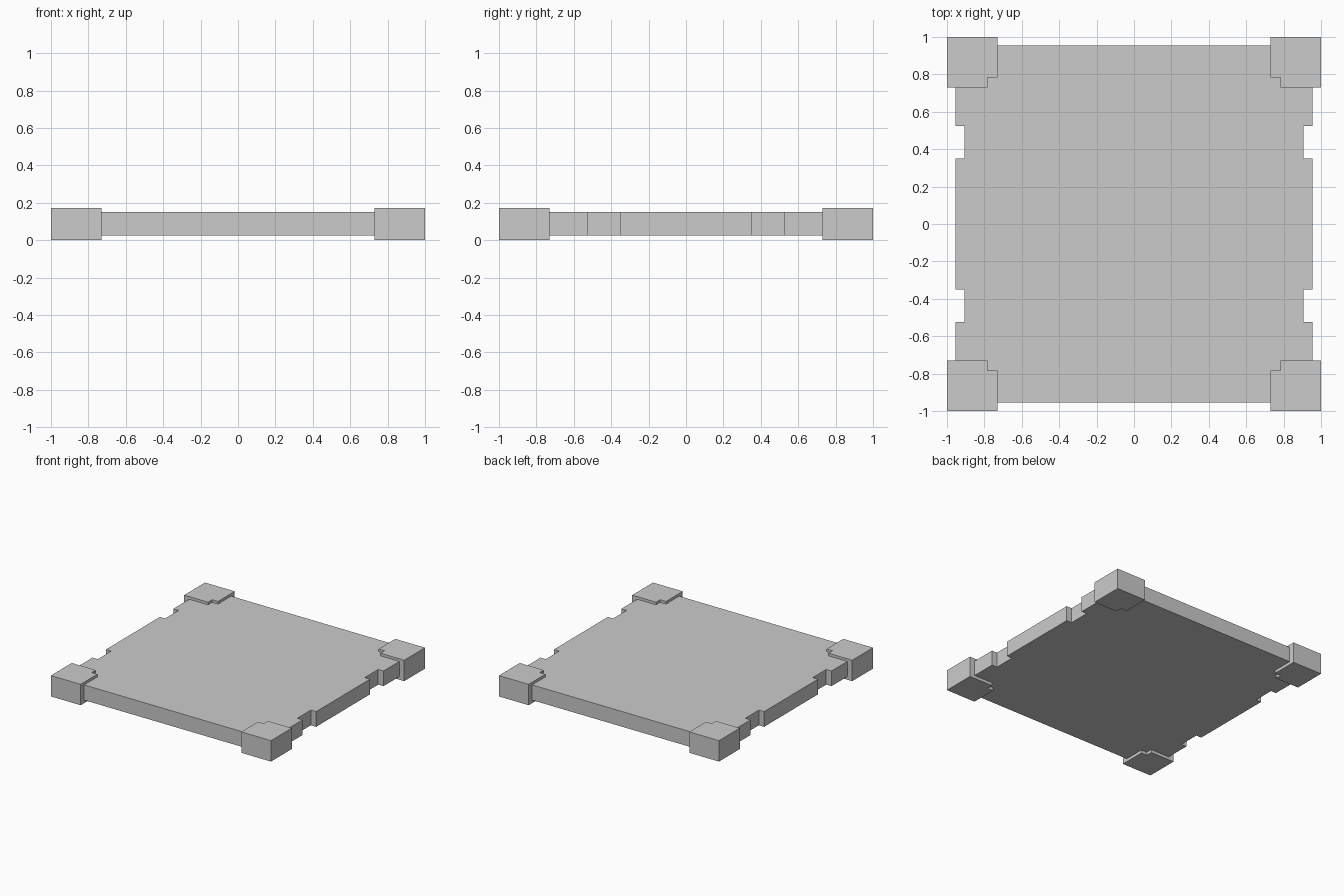
import bpy
import bmesh

default = bpy.data.objects.get("Cube")
if default:
    bpy.data.objects.remove(default, do_unlink=True)

grey = bpy.data.materials.new("plain grey")
grey.use_nodes = True
colour = (0.6, 0.6, 0.6, 1)
grey.diffuse_color = colour
grey.node_tree.nodes["Principled BSDF"].inputs["Base Color"].default_value = colour


def extrude_outline(name, points, bottom, top):
    """Flat-shaded prism from a counter-clockwise or clockwise outline."""
    bm = bmesh.new()
    face = bm.faces.new([bm.verts.new((x, y, bottom)) for x, y in points])
    result = bmesh.ops.extrude_face_region(bm, geom=[face])
    for v in result["geom"]:
        if isinstance(v, bmesh.types.BMVert):
            v.co.z = top
    bmesh.ops.recalc_face_normals(bm, faces=bm.faces)
    mesh = bpy.data.meshes.new(name)
    bm.to_mesh(mesh)
    bm.free()
    mesh.materials.append(grey)
    obj = bpy.data.objects.new(name, mesh)
    bpy.context.collection.objects.link(obj)
    return obj


# Slab with two notches in each side edge
edge, notch = 0.955, 0.907
right_edge = [(edge, -edge), (edge, -0.525), (notch, -0.525), (notch, -0.35), (edge, -0.35)]
right_edge += [(x, -y) for x, y in reversed(right_edge)]
left_edge = [(-x, -y) for x, y in right_edge]
extrude_outline("slab", right_edge + left_edge, 0.025, 0.15)

# Corner blocks, each with a small step cut from its inner corner
inner, step = 0.73, 0.783
corner = [(1, 1), (inner, 1), (inner, step), (step, step), (step, inner), (1, inner)]
for side, sx in (("left", 1), ("right", -1)):
    for end, sy in (("back", 1), ("front", -1)):
        outline = [(x * sx, y * sy) for x, y in corner]
        extrude_outline(f"{end}_{side}_corner", outline, 0, 0.172)
